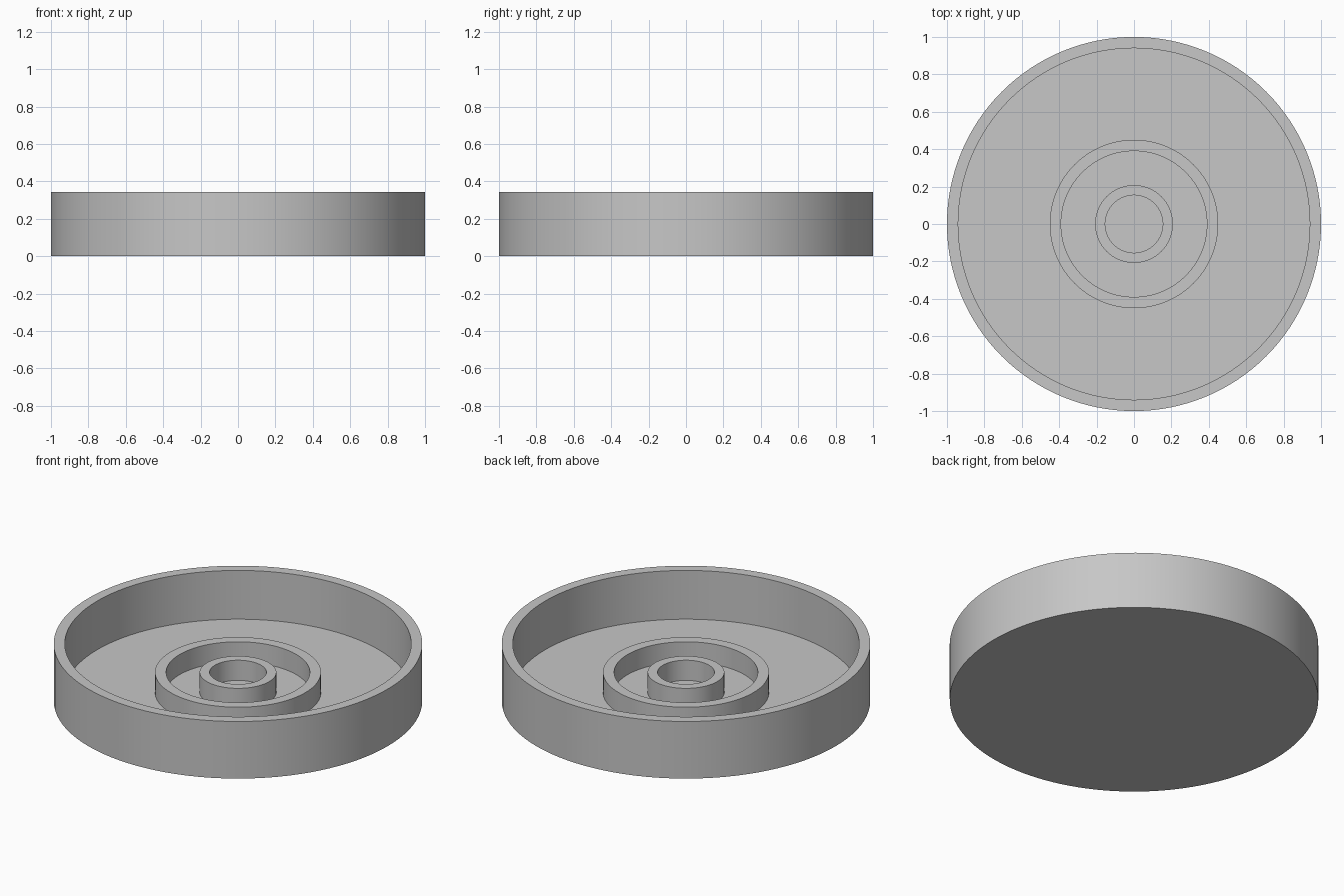
import bpy
import bmesh
from math import tau
from mathutils import Matrix, Vector

cube = bpy.data.objects.get("Cube")
if cube:
    bpy.data.objects.remove(cube, do_unlink=True)

SEGMENTS = 128
FLOOR, RING_TOP, RIM_TOP = 0.05, 0.171, 0.342

grey = bpy.data.materials.new("plain grey")
grey.use_nodes = True
colour = (0.57, 0.57, 0.57, 1)
grey.diffuse_color = colour
grey.node_tree.nodes["Principled BSDF"].inputs["Base Color"].default_value = colour


def wall(outer, inner, top, base):
    """Profile of an upright ring wall, from its outer foot to its inner foot."""
    return [(outer, base), (outer, top), (inner, top), (inner, FLOOR)]


def lathe(name, profile):
    """Spin a (radius, height) profile about z into a closed solid."""
    bm = bmesh.new()
    verts = [bm.verts.new((r, 0, z)) for r, z in profile]
    edges = [bm.edges.new(pair) for pair in zip(verts, verts[1:])]
    bmesh.ops.spin(bm, geom=verts + edges, cent=(0, 0, 0), axis=(0, 0, 1),
                   angle=tau, steps=SEGMENTS, use_merge=True)
    bmesh.ops.remove_doubles(bm, verts=bm.verts, dist=1e-4)
    bmesh.ops.recalc_face_normals(bm, faces=bm.faces)
    mesh = bpy.data.meshes.new(name)
    bm.to_mesh(mesh)
    bm.free()
    mesh.materials.append(grey)
    obj = bpy.data.objects.new(name, mesh)
    bpy.context.collection.objects.link(obj)
    bpy.ops.object.select_all(action="DESELECT")
    obj.select_set(True)
    bpy.context.view_layer.objects.active = obj
    bpy.ops.object.shade_smooth_by_angle(angle=0.6)
    return obj


# Round tray: flat underside, rim wall, middle ring, hub ring, hub floor
tray = [(0, 0)]
tray += wall(1.0, 0.94, RIM_TOP, 0)
tray += wall(0.45, 0.39, RING_TOP, FLOOR)
tray += wall(0.208, 0.154, RING_TOP, FLOOR)
tray += [(0, FLOOR)]
lathe("round_tray", tray)
